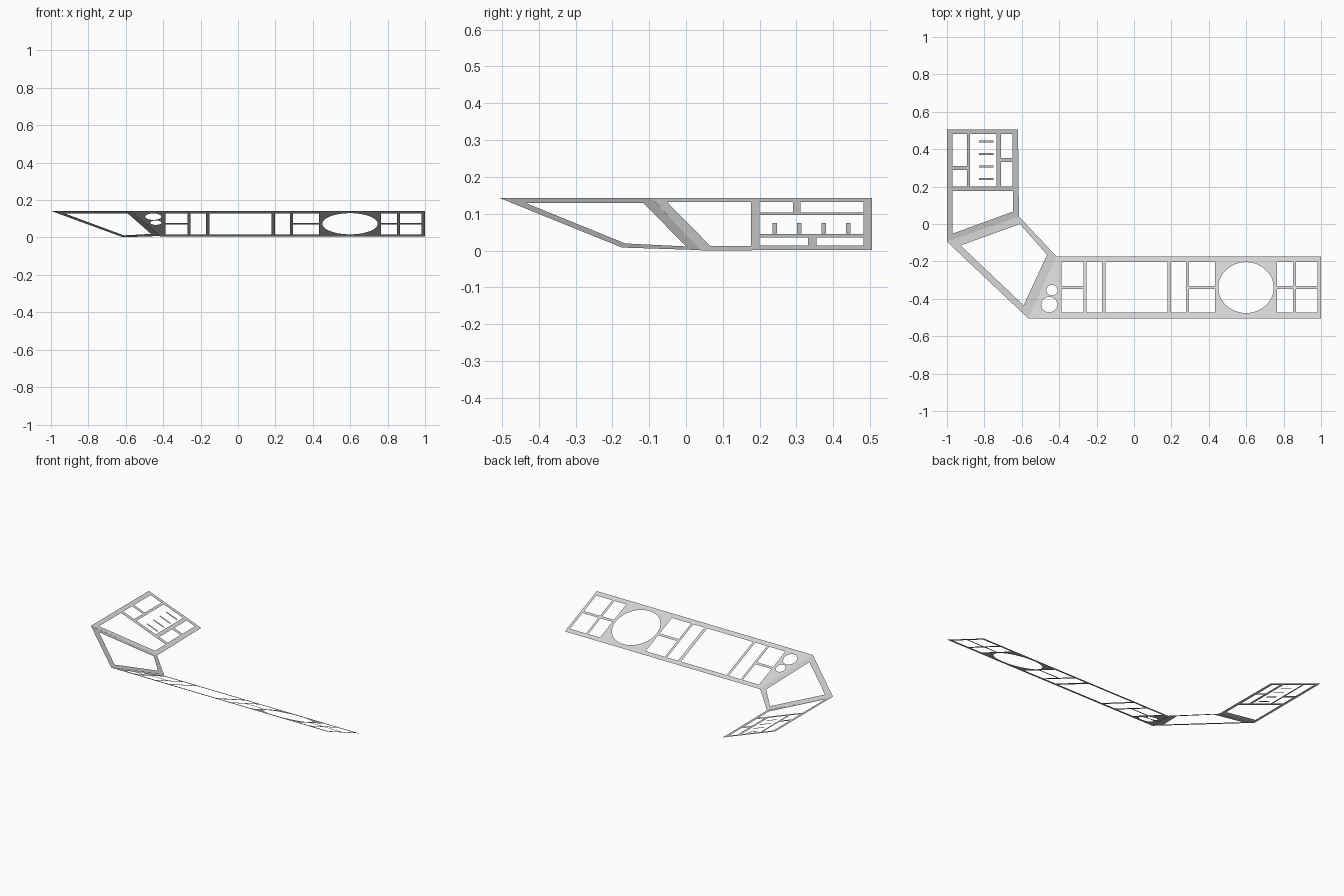
import bpy, bmesh, math
from mathutils import Vector

cube = bpy.data.objects.get("Cube")
if cube:
    bpy.data.objects.remove(cube, do_unlink=True)

# Single plain grey finish
grey = bpy.data.materials.new("light_grey")
grey.use_nodes = True
colour = (0.65, 0.65, 0.65, 1)
grey.diffuse_color = colour
grey.node_tree.nodes["Principled BSDF"].inputs["Base Color"].default_value = colour


def rect(x0, x1, y0, y1):
    return [(x0, y0), (x1, y0), (x1, y1), (x0, y1)]


def oval(cx, cy, rx, ry, n=48):
    return [(cx + rx * math.cos(math.tau * i / n), cy + ry * math.sin(math.tau * i / n))
            for i in range(n)]


def sheet(name, loops, plane):
    """Fill the outline minus its cutouts, then tilt it onto a plane through three points."""
    bm = bmesh.new()
    for loop in loops:
        verts = [bm.verts.new((x, y, 0)) for x, y in loop]
        for i, v in enumerate(verts):
            bm.edges.new((verts[i - 1], v))
    bmesh.ops.triangle_fill(bm, use_beauty=True, edges=bm.edges[:], normal=(0, 0, 1))
    a, b, c = (Vector(p) for p in plane)
    n = (b - a).cross(c - a)
    for v in bm.verts:
        v.co.z = a.z - (n.x * (v.co.x - a.x) + n.y * (v.co.y - a.y)) / n.z
    bm.normal_update()
    for f in bm.faces:
        if f.normal.z < 0:
            f.normal_flip()
    mesh = bpy.data.meshes.new(name)
    bm.to_mesh(mesh)
    bm.free()
    mesh.materials.append(grey)
    ob = bpy.data.objects.new(name, mesh)
    bpy.context.collection.objects.link(ob)


# Long main panel with full-height, split and round cutouts
LOW, HIGH = -0.474, -0.202
main = [[(-0.565, -0.505), (1, -0.505), (1, -0.174), (-0.414, -0.174)]]
for x0, x1 in [(-0.255, -0.17), (-0.153, 0.178), (0.199, 0.279)]:
    main.append(rect(x0, x1, LOW, HIGH))
for x0, x1 in [(-0.388, -0.271), (0.295, 0.434), (0.765, 0.85), (0.866, 0.982)]:
    main += [rect(x0, x1, LOW, -0.347), rect(x0, x1, -0.331, HIGH)]
main += [oval(0.599, -0.34, 0.148, 0.136),
         oval(-0.439, -0.354, 0.03, 0.028),
         oval(-0.453, -0.431, 0.043, 0.041)]
sheet("main_panel", main, [(0, -0.505, 0.142), (1, -0.505, 0.142), (0, -0.174, 0.004)])

# Angled corner frame joining the two panels
corner = [[(-1, -0.094), (-0.565, -0.505), (-0.414, -0.174), (-0.615, 0.04)],
          [(-0.927, -0.115), (-0.59, -0.435), (-0.465, -0.165), (-0.61, 0.0)]]
sheet("corner_panel", corner,
      [(-1, -0.094, 0.142), (-0.565, -0.505, 0.142), (-0.414, -0.174, 0.008)])

# Side panel with a slanted lower opening
side = [[(-1, -0.094), (-0.615, 0.04), (-0.62, 0.505), (-1, 0.505)],
        [(-0.971, -0.052), (-0.648, 0.066), (-0.648, 0.176), (-0.971, 0.176)],
        rect(-0.971, -0.893, 0.311, 0.482), rect(-0.971, -0.893, 0.2, 0.29),
        rect(-0.876, -0.736, 0.2, 0.482),
        rect(-0.71, -0.65, 0.354, 0.482), rect(-0.71, -0.65, 0.2, 0.332)]
sheet("side_panel", side, [(-1, 0, 0.143), (-0.62, 0, 0.002), (-1, 1, 0.143)])

# Small slats lying in the middle opening of the side panel
for i in range(4):
    y = 0.241 + i * 0.0667
    sheet(f"slat_{i + 1}", [rect(-0.829, -0.751, y - 0.006, y + 0.006)],
          [(-1, 0, 0.138), (-0.62, 0, -0.003), (-1, 1, 0.138)])
